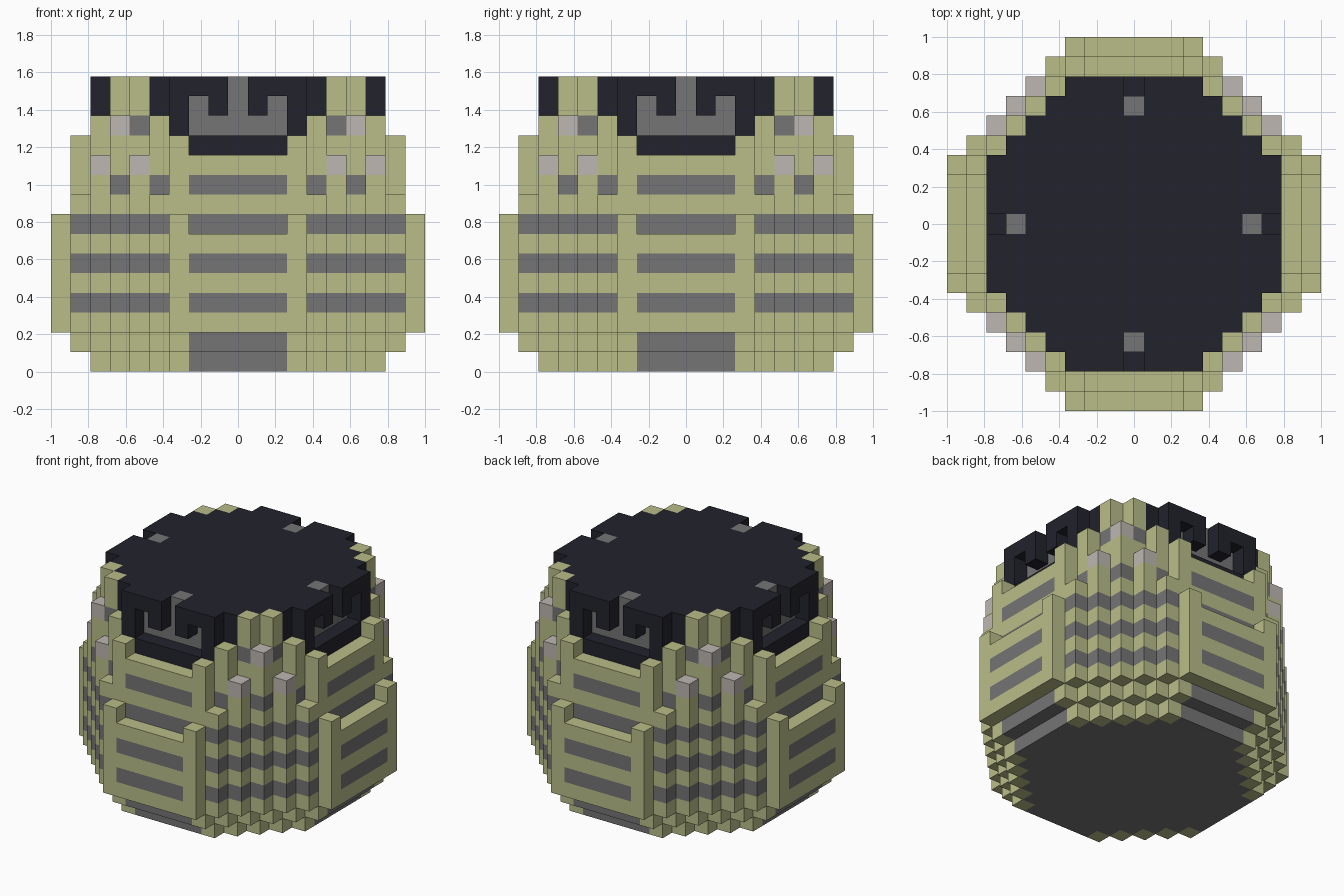
import bpy
import bmesh
from mathutils import Vector

default = bpy.data.objects.get("Cube")
if default:
    bpy.data.objects.remove(default, do_unlink=True)

UNIT = 2 / 19  # block size: the model is 19 blocks wide


def make_material(name, rgb):
    mat = bpy.data.materials.new(name)
    mat.use_nodes = True
    mat.diffuse_color = (*rgb, 1)
    bsdf = next(n for n in mat.node_tree.nodes if n.type == "BSDF_PRINCIPLED")
    bsdf.inputs["Base Color"].default_value = (*rgb, 1)
    return mat


MATERIALS = {
    "green": make_material("pale_olive_green", (0.49, 0.515, 0.25)),
    "gray": make_material("mid_gray", (0.178, 0.178, 0.178)),
    "black": make_material("blue_black", (0.016, 0.016, 0.026)),
    "light": make_material("warm_light_gray", (0.515, 0.475, 0.44)),
}
blocks = {}  # (x, y, z) -> (part, colour); later parts paint over earlier ones


def span(first, last):
    return range(first, last + 1)


def put(part, colour, xs, ys, zs):
    """Place blocks, repeated over all four sides and both mirror halves."""
    for a in xs:
        for b in ys:
            for z in zs:
                for x, y in ((a, b), (b, a)):
                    for sx in (-1, 1):
                        for sy in (-1, 1):
                            blocks[sx * x, sy * y, z] = (part, colour)


# Solid core with a dark top
for x in span(0, 6):
    reach = span(0, min(6, 10 - x))
    put("core", "gray", [x], reach, span(0, 13))
    put("crown", "black", [x], reach, [14])
put("core", "gray", span(0, 3), [7], span(0, 10))

# Stepped base: each course is one block smaller
for z in (0, 1):
    for x in span(3, 5):
        put("base", "green", [x], [10 + z - x], [z])
    put("base", "gray", span(0, 2), [7 + z], [z])

# Inner side panels with raised corners and slots
put("inner_panels", "green", [3], [8], span(1, 11))
put("inner_panels", "green", span(0, 2), [8], span(2, 10))
for z in (7, 9):
    put("inner_panels", "gray", span(0, 2), [8], [z])

# Outer side panels with raised corners and slots
put("outer_panels", "green", [3], [9], span(2, 7))
put("outer_panels", "green", span(0, 2), [9], span(2, 6))
for z in (3, 5):
    put("outer_panels", "gray", span(0, 2), [9], [z])

# Corner columns, from the panel edge to the diagonal
put("corner_columns", "green", [4], [7], span(1, 12))
put("corner_columns", "green", [5], [6], span(1, 14))
for x, top in ((4, 8), (5, 10), (6, 12)):
    y = 12 - x
    put("corner_columns", "green", [x], [y], span(2, top))
    put("corner_columns", "gray", [x], [y], (3, 5, 7))
for x, y, z in ((4, 7, 9), (6, 6, 9), (5, 6, 12)):
    put("corner_columns", "gray", [x], [y], [z])

# Pale caps on the column tops
put("column_caps", "light", [5], [7], [10])
put("column_caps", "light", [6], [6], [12])

# Dark crown: lip, posts and hanging teeth around each opening
put("crown", "black", span(0, 2), [7], [11])
put("crown", "black", [3], [7], span(11, 14))
put("crown", "black", [4], [6], [13])
put("crown", "black", [1], [7], (13, 14))
put("crown", "black", [2], [7], [14])

# Gray grille behind the teeth
put("grille", "gray", span(0, 2), [6], (12, 13))
put("grille", "gray", [0], [6], [14])


def build_part(part):
    """Mesh one part, keeping only the block sides that face open air."""
    colours = sorted({c for p, c in blocks.values() if p == part})
    bm = bmesh.new()
    corners = {}

    def corner(p):
        key = tuple(round(2 * v) for v in p)
        if key not in corners:
            corners[key] = bm.verts.new(p * UNIT)
        return corners[key]

    for cell, (owner, colour) in blocks.items():
        if owner != part:
            continue
        centre = Vector(cell) + Vector((0, 0, 0.5))
        for axis in range(3):
            for sign in (-1, 1):
                normal = Vector((0, 0, 0))
                normal[axis] = sign
                if tuple(int(c + n) for c, n in zip(cell, normal)) in blocks:
                    continue
                u = Vector((0, 0, 0))
                u[(axis + 1) % 3] = 0.5
                v = normal.cross(u)
                mid = centre + normal / 2
                ring = (mid - u - v, mid + u - v, mid + u + v, mid - u + v)
                face = bm.faces.new([corner(p) for p in ring])
                face.material_index = colours.index(colour)
    mesh = bpy.data.meshes.new(part)
    bm.to_mesh(mesh)
    bm.free()
    for colour in colours:
        mesh.materials.append(MATERIALS[colour])
    bpy.context.collection.objects.link(bpy.data.objects.new(part, mesh))


for part in sorted({p for p, _ in blocks.values()}):
    build_part(part)
